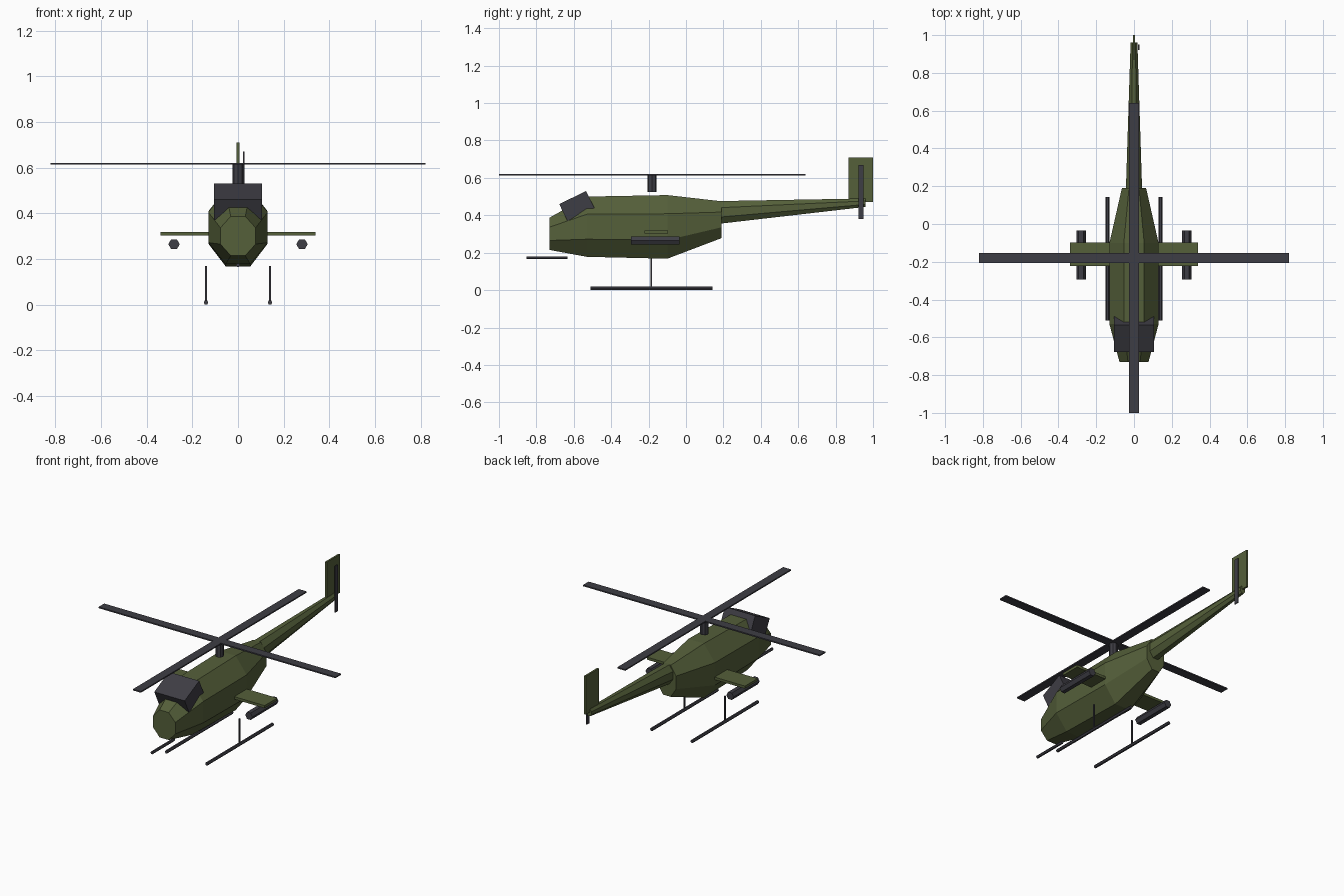
import bpy, bmesh
from math import sin, cos, pi, radians, tau
from mathutils import Matrix

if "Cube" in bpy.data.objects:
    bpy.data.objects.remove(bpy.data.objects["Cube"], do_unlink=True)


def material(name, rgb):
    m = bpy.data.materials.new(name)
    m.use_nodes = True
    m.diffuse_color = (*rgb, 1)
    m.node_tree.nodes["Principled BSDF"].inputs["Base Color"].default_value = (*rgb, 1)
    return m


olive = material("olive_green", (0.09, 0.115, 0.042))
dark = material("dark_grey", (0.048, 0.047, 0.058))


def finish(name, bm, mat):
    bmesh.ops.recalc_face_normals(bm, faces=bm.faces)
    mesh = bpy.data.meshes.new(name)
    bm.to_mesh(mesh)
    bm.free()
    mesh.materials.append(mat)
    obj = bpy.data.objects.new(name, mesh)
    bpy.context.collection.objects.link(obj)
    return obj


def box(name, centre, size, mat, tilt=0):
    bm = bmesh.new()
    move = Matrix.Translation(centre) @ Matrix.Rotation(radians(tilt), 4, "X")
    bmesh.ops.create_cube(bm, size=1, matrix=move @ Matrix.Diagonal((*size, 1)))
    return finish(name, bm, mat)


def loft(name, stations, mat, sides=8, start=0.5, x=0):
    """Skin polygon rings along y; each station is (y, half width, z low, z high)."""
    bm = bmesh.new()
    rings = []
    for y, width, low, high in stations:
        ring = []
        for i in range(sides):
            a = tau * (i + start) / sides
            k = 1 / cos(pi / sides) if start else 1
            ring.append(bm.verts.new((x + width * k * cos(a), y,
                                      (low + high) / 2 + (high - low) / 2 * k * sin(a))))
        rings.append(ring)
    for a, b in zip(rings, rings[1:]):
        for i in range(sides):
            j = (i + 1) % sides
            bm.faces.new((a[i], a[j], b[j], b[i]))
    bm.faces.new(rings[0])
    bm.faces.new(rings[-1])
    return finish(name, bm, mat)


def rod(name, x, y0, y1, z, r, sides=6, start=0):
    return loft(name, [(y, r, z - r, z + r) for y in (y0, y1)], dark, sides, start, x)


# Body, tail and canopy
loft("fuselage", [(-0.73, 0.077, 0.215, 0.387), (-0.53, 0.13, 0.178, 0.5),
                  (-0.1, 0.13, 0.168, 0.508), (0.19, 0.064, 0.278, 0.475)], olive)
loft("tail_boom", [(0.18, 0.043, 0.355, 0.476), (0.96, 0.018, 0.445, 0.49)], olive)
box("tail_fin", (0, 0.935, 0.59), (0.012, 0.13, 0.24), olive)
box("canopy", (0, -0.584, 0.45), (0.21, 0.16, 0.1), dark, 26)

# Main rotor and tail rotor
bm = bmesh.new()
bmesh.ops.create_cone(bm, cap_ends=True, segments=8, radius1=0.025, radius2=0.025,
                      depth=0.09, matrix=Matrix.Translation((0, -0.182, 0.57)))
finish("rotor_mast", bm, dark)
box("rotor_blade_across", (0, -0.18, 0.617), (1.64, 0.055, 0.008), dark)
box("rotor_blade_along", (0, -0.18, 0.617), (0.055, 1.64, 0.008), dark)
box("tail_rotor_blade", (0.025, 0.935, 0.525), (0.006, 0.028, 0.29), dark)

# Nose gun
rod("nose_gun", 0, -0.853, -0.633, 0.173, 0.009)

# Wings, weapon pods and landing skids
for side, s in (("left", 1), ("right", -1)):
    box(side + "_wing", (s * 0.22, -0.16, 0.311), (0.24, 0.125, 0.016), olive)
    rod(side + "_pod", s * 0.28, -0.293, -0.035, 0.265, 0.025)
    rod(side + "_skid", s * 0.14, -0.51, 0.142, 0.01, 0.01, 6, 0)
    box(side + "_skid_strut", (s * 0.14, -0.185, 0.09), (0.009, 0.009, 0.16), dark)
